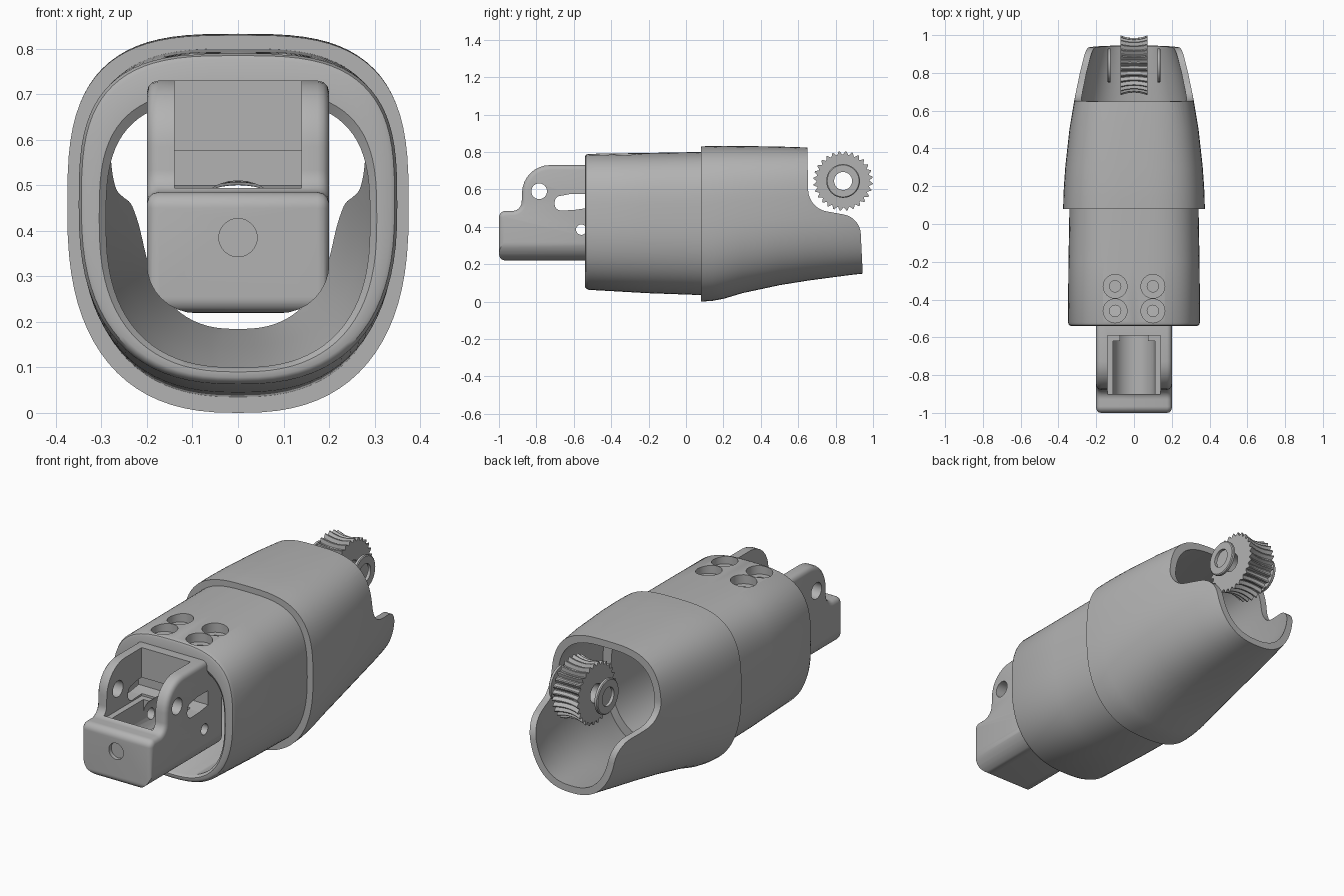
import bpy, bmesh, math
from mathutils import Vector

cube = bpy.data.objects.get("Cube")
if cube:
    bpy.data.objects.remove(cube, do_unlink=True)

GREY = (0.45, 0.45, 0.45, 1)
grey = bpy.data.materials.new("plain grey")
grey.use_nodes = True
grey.diffuse_color = GREY
grey.node_tree.nodes["Principled BSDF"].inputs["Base Color"].default_value = GREY


def make(name, bm):
    bmesh.ops.recalc_face_normals(bm, faces=bm.faces)
    mesh = bpy.data.meshes.new(name)
    bm.to_mesh(mesh)
    bm.free()
    mesh.materials.append(grey)
    ob = bpy.data.objects.new(name, mesh)
    bpy.context.collection.objects.link(ob)
    return ob


def activate(ob):
    bpy.ops.object.select_all(action='DESELECT')
    ob.select_set(True)
    bpy.context.view_layer.objects.active = ob


def boolean(ob, cutters, op='DIFFERENCE'):
    activate(ob)
    for c in cutters:
        m = ob.modifiers.new("cut", 'BOOLEAN')
        m.operation, m.solver, m.object = op, 'EXACT', c
        bpy.ops.object.modifier_apply(modifier=m.name)
        bpy.data.objects.remove(c, do_unlink=True)


def bevel(ob, width, segments=3):
    activate(ob)
    m = ob.modifiers.new("round", 'BEVEL')
    m.width, m.segments, m.limit_method = width, segments, 'ANGLE'
    m.angle_limit = math.radians(50)
    bpy.ops.object.modifier_apply(modifier=m.name)


def smooth(ob):
    activate(ob)
    bpy.ops.object.shade_smooth_by_angle(angle=math.radians(35))


def rounded(points, steps=8):
    """Polygon with an arc at each (u, v, radius) corner."""
    out = []
    for i, (u, v, r) in enumerate(points):
        p = Vector((u, v, 0))
        if r == 0:
            out.append((u, v))
            continue
        a = (Vector((*points[i - 1][:2], 0)) - p).normalized()
        b = (Vector((*points[(i + 1) % len(points)][:2], 0)) - p).normalized()
        half = a.angle(b) / 2
        c = p + (a + b).normalized() * r / math.sin(half)
        d = r / math.tan(half)
        s, e = (p + a * d - c).normalized(), (p + b * d - c).normalized()
        for k in range(steps + 1):
            q = c + s.slerp(e, k / steps) * r
            out.append((q.x, q.y))
    return out


def prism(name, pts, axis, lo, hi):
    """Extrude a 2D outline along one axis."""
    place = {'X': lambda u, v, w: (w, u, v),
             'Y': lambda u, v, w: (u, w, v),
             'Z': lambda u, v, w: (u, v, w)}[axis]
    bm = bmesh.new()
    rings = [[bm.verts.new(place(u, v, w)) for u, v in pts] for w in (lo, hi)]
    n = len(pts)
    for ring in rings:
        bm.faces.new(ring)
    for i in range(n):
        j = (i + 1) % n
        bm.faces.new((rings[0][i], rings[0][j], rings[1][j], rings[1][i]))
    bmesh.ops.remove_doubles(bm, verts=bm.verts, dist=1e-5)
    return make(name, bm)


def rod(u, v, r, axis, lo, hi, n=32):
    pts = [(u + r * math.cos(math.tau * i / n), v + r * math.sin(math.tau * i / n))
           for i in range(n)]
    return prism("cutter", pts, axis, lo, hi)


def box(x, y0, y1, z0, z1):
    return prism("cutter", [(y0, z0), (y1, z0), (y1, z1), (y0, z1)], 'X', -x, x)


def tube(name, rings):
    """Closed loft: rings of points joined in a loop."""
    bm = bmesh.new()
    vs = [[bm.verts.new(p) for p in ring] for ring in rings]
    n = len(vs[0])
    for k in range(len(vs)):
        a, b = vs[k], vs[(k + 1) % len(vs)]
        for i in range(n):
            j = (i + 1) % n
            bm.faces.new((a[i], a[j], b[j], b[i]))
    return make(name, bm)


def section(y, hw, bottom, top, n=80):
    """Rounded-square ring, softer below than above."""
    mid = bottom + 0.54 * (top - bottom)
    ring = []
    for i in range(n):
        c, s = math.cos(math.tau * i / n), math.sin(math.tau * i / n)
        e = 2 / (3.1 if s > 0 else 2.5)
        x = math.copysign(abs(c) ** e, c) * hw
        z = math.copysign(abs(s) ** e, s) * (top - mid if s > 0 else mid - bottom)
        ring.append((x, y, mid + z))
    return ring


# Front sleeve with a soft front lip and a thick roof
sleeve = tube("front_sleeve", [section(*s) for s in [
    (-.54, .305, .09, .71), (-.54, .335, .078, .775), (-.535, .344, .07, .785),
    (-.52, .35, .063, .79), (-.2, .347, .045, .795), (.08, .342, .035, .80),
    (.2, .338, .045, .80), (.2, .29, .1, .69), (-.525, .29, .1, .69)]])
cuts = []
for x in (-.1, .1):
    for y in (-.33, -.46):
        cuts += [rod(x, y, .063, 'Z', .745, .9), rod(x, y, .03, 'Z', .715, .8)]
boolean(sleeve, cuts)
smooth(sleeve)

# Rear sleeve: tapered, with a scooped back opening
outer = [(.08, .375, 0, .83), (.14, .374, .004, .832), (.2, .371, .015, .833),
         (.3, .364, .045, .832), (.5, .342, .088, .829), (.65, .317, .112, .824),
         (.8, .287, .132, .81), (.9, .262, .145, .79), (.98, .236, .153, .77)]
T = .035
inner = [(y, w - T, b + T, t - T) for y, w, b, t in reversed(outer)]
rear = tube("rear_sleeve", [section(*s) for s in outer + inner])
scoop = rounded([(.645, 1, 0), (.655, .5, .12), (.93, .45, .11), (.945, .15, 0),
                 (.945, -.1, 0), (1.2, -.1, 0), (1.2, 1, 0)])
boolean(rear, [prism("cutter", scoop, 'X', -1, 1)])
smooth(rear)

# Front fork: side outline, trimmed to rounded lower corners, then hollowed
fork = prism("front_fork", rounded([
    (-1, .22, .035), (-1, .485, .035), (-.88, .485, .05), (-.872, .73, .15),
    (-.4, .73, 0), (-.4, .22, 0)]), 'X', -.2, .2)
bevel(fork, .025)
trim = rounded([(-.201, .219, .11), (.201, .219, .11), (.201, .9, 0), (-.201, .9, 0)])
boolean(fork, [prism("cutter", trim, 'Y', -1.1, 0)], 'INTERSECT')
slot = rounded([(-.705, .485, .035), (-.7, .56, .03), (-.62, .575, .02),
                (-.53, .575, 0), (-.53, .50, 0), (-.6, .49, .02)])
boolean(fork, [
    box(.14, -.9, -.59, .48, .9),
    box(.11, -.9, -.62, .4, .6),
    rod(0, .4, .11, 'Y', -.9, -.3),
    prism("cutter", slot, 'X', -.5, .5),
    rod(-.785, .59, .042, 'X', -.5, .5),
    rod(-.56, .385, .028, 'X', -.5, .5),
    rod(0, .385, .042, 'Y', -1.1, -.98)])
smooth(fork)

# Spine running through the sleeves and ending in the rear hinge
HY, HZ = .84, .645
arm = prism("hinge_arm", rounded([
    (-.45, .62, 0), (-.45, .74, 0), (.5, .75, 0), (.56, .787, 0),
    (HY + .147, .79, .145), (HY + .147, .5, .145), (.735, .5, .06),
    (.73, .688, .03), (.55, .692, 0), (.5, .62, 0)], 12), 'X', -.13, .13)
bevel(arm, .008, 2)
boolean(arm, [box(.075, .945, 1.1, .3, .745), box(.075, .76, 1.1, .3, .6),
              rod(HY, HZ, .048, 'X', -.5, .5)])
smooth(arm)


def wheel(name, profile, n, tooth=lambda i: 0):
    """Ring about the hinge axis from (x, radius, tooth share) points."""
    return tube(name, [[(x, HY + (r + share * tooth(i)) * math.cos(math.tau * i / n),
                         HZ + (r + share * tooth(i)) * math.sin(math.tau * i / n))
                        for i in range(n)] for x, r, share in profile])


# Waisted gear held between the hinge ears
profile = [(-.072, .048, 0)]
for k in range(-4, 5):
    t = k / 4
    profile.append((.072 * t, .128 + .014 * t * t, 1))
profile.append((.072, .048, 0))
gear = wheel("hinge_gear", profile, 168, lambda i: (0, 0, .008, .017, .017, .008)[i % 6])
smooth(gear)

# Raised washers on both sides of the hinge
for side, name in ((1, "left_washer"), (-1, "right_washer")):
    smooth(wheel(name, [(side * .125, .048, 0), (side * .125, .09, 0),
                        (side * .137, .09, 0), (side * .141, .085, 0),
                        (side * .141, .048, 0)], 48))
